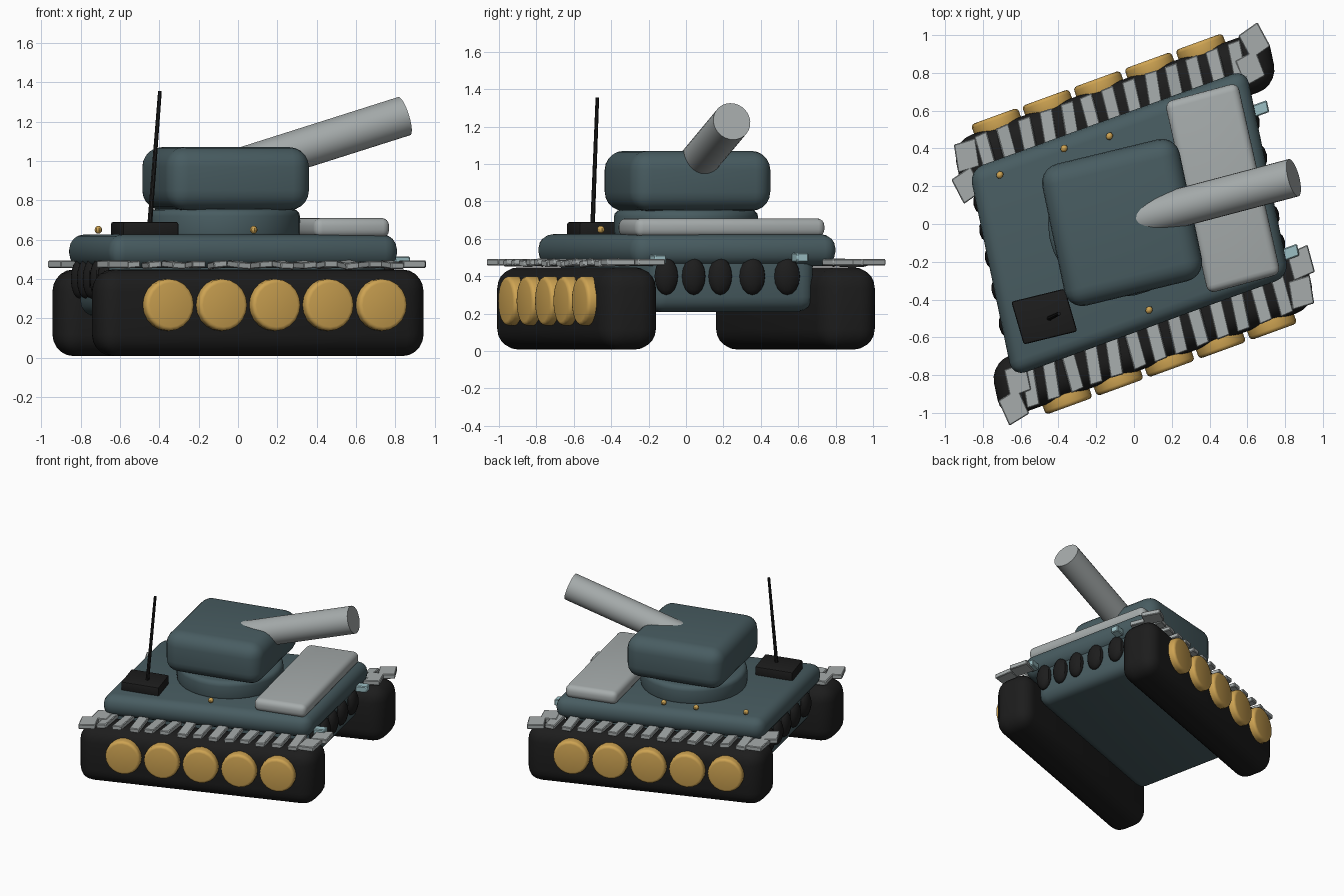
import bpy, bmesh, math, random
from mathutils import Matrix, Vector

random.seed(4)
if "Cube" in bpy.data.objects:
    bpy.data.objects.remove(bpy.data.objects["Cube"])


def material(name, r, g, b):
    m = bpy.data.materials.new(name)
    m.use_nodes = True
    m.diffuse_color = (r, g, b, 1)
    node = next(n for n in m.node_tree.nodes if n.type == "BSDF_PRINCIPLED")
    node.inputs["Base Color"].default_value = (r, g, b, 1)
    return m


TEAL = material("dark teal armour", 0.065, 0.108, 0.12)
STEEL = material("light grey steel", 0.38, 0.41, 0.41)
GOLD = material("ochre wheels", 0.62, 0.37, 0.085)
BLACK = material("black rubber", 0.012, 0.012, 0.012)
LAMP = material("pale blue lamp", 0.33, 0.52, 0.55)

# Skewed horizontal axes: lengthwise and crosswise
U = Vector((0.94, 0.342, 0))
V = Vector((-0.205, 0.979, 0))


def frame(loc, u=U, v=V):
    m = Matrix((u, v, (0, 0, 1))).transposed().to_4x4()
    m.translation = loc
    return m


def at(u, v, z, s=1):
    """Point in the skewed frame; s=-1 turns it half round."""
    p = (U * u + V * v) * s
    p.z = z
    return p


def finish(name, bm, matrix, mat):
    bm.transform(matrix)
    bmesh.ops.recalc_face_normals(bm, faces=bm.faces)
    me = bpy.data.meshes.new(name)
    bm.to_mesh(me)
    bm.free()
    me.materials.append(mat)
    ob = bpy.data.objects.new(name, me)
    bpy.context.collection.objects.link(ob)
    bpy.ops.object.select_all(action="DESELECT")
    ob.select_set(True)
    bpy.context.view_layer.objects.active = ob
    bpy.ops.object.shade_smooth_by_angle(angle=math.radians(35))
    return ob


def box(name, half, radius, matrix, mat, segments=4):
    bm = bmesh.new()
    bmesh.ops.create_cube(bm, size=2)
    bmesh.ops.scale(bm, vec=half, verts=bm.verts)
    if radius:
        bmesh.ops.bevel(bm, geom=bm.edges[:], offset=radius, segments=segments,
                        profile=0.5, affect="EDGES")
    return finish(name, bm, matrix, mat)


def rod(name, a, b, radius, mat, sides=24, bevel=0, end_radius=None):
    a, b = Vector(a), Vector(b)
    bm = bmesh.new()
    bmesh.ops.create_cone(bm, cap_ends=True, segments=sides, radius1=radius,
                          radius2=end_radius or radius, depth=(b - a).length)
    if bevel:
        rims = [e for e in bm.edges if abs(e.verts[0].co.z - e.verts[1].co.z) < 1e-5]
        bmesh.ops.bevel(bm, geom=rims, offset=bevel, segments=3, profile=0.5,
                        affect="EDGES")
    turn = (b - a).to_track_quat("Z", "Y").to_matrix().to_4x4()
    return finish(name, bm, Matrix.Translation((a + b) / 2) @ turn, mat)


def ball(name, loc, size, mat, u=U, v=V, sides=12):
    bm = bmesh.new()
    bmesh.ops.create_uvsphere(bm, u_segments=sides, v_segments=8, radius=1)
    bmesh.ops.scale(bm, vec=size, verts=bm.verts)
    return finish(name, bm, frame(loc, u, v), mat)


# Hull
centre = Vector((-0.025, 0.005, 0))
box("upper_hull", (0.78, 0.56, 0.085), 0.075, frame(centre + Vector((0, 0, 0.54))), TEAL)
box("lower_hull", (0.745, 0.45, 0.18), 0.08, frame(centre + Vector((0, 0, 0.39))), TEAL)

# Turret
rod("turret_ring", (-0.07, 0, 0.6), (-0.07, 0, 0.755), 0.385, TEAL, 32, 0.035)
box("turret", (0.375, 0.385, 0.16), 0.1,
    frame((-0.063, 0.008, 0.91), Vector((0.97, 0.235, 0)), Vector((-0.205, 0.975, 0))), TEAL, 5)
rod("gun_barrel", (0, 0.022, 0.96), (0.845, 0.245, 1.228), 0.102, STEEL, 28)

# Deck fittings
box("front_deck_plate", (0.2, 0.52, 0.05), 0.04,
    frame((0.47, 0.19, 0.66), Vector((0.963, 0.26, 0)), Vector((-0.22, 0.975, 0))), STEEL)
box("rear_stowage_box", (0.147, 0.118, 0.04), 0.012,
    frame((-0.475, -0.49, 0.65), Vector((0.965, 0.235, 0)), Vector((-0.28, 0.96, 0))), BLACK, 2)
rod("antenna", (-0.45, -0.5, 0.66), (-0.397, -0.474, 1.355), 0.013, BLACK, 8, 0, 0.01)
for i, (x, y) in enumerate([(-0.71, 0.26), (-0.37, 0.4), (-0.13, 0.465), (0.08, -0.455)]):
    ball(f"deck_bolt_{i}", (x, y, 0.65), (0.02, 0.02, 0.02), GOLD, sides=8)
for name, loc in (("left_lamp", (0.67, 0.61, 0.5)), ("right_lamp", (0.83, -0.15, 0.49))):
    box(name, (0.042, 0.032, 0.024), 0.006, frame(loc), LAMP, 1)

for side, s in (("right", 1), ("left", -1)):
    # Track blocks
    box(f"{side}_track", (0.885, 0.156, 0.22), 0.11,
        frame(at(-0.022, -0.59, 0.228, s)), BLACK, 5)

    # Road wheels on the outer face
    for i in range(5):
        u = 0.03 + (i - 2) * 0.288
        axle = Vector((0.342, -0.94, 0)) * s
        hub = at(u, -0.745, 0.268, s)
        rod(f"{side}_wheel_{i}", hub - axle * 0.04, hub + axle * 0.052, 0.132, GOLD, 20, 0.02)

    # Loose steel links along the top of the track
    for i in range(13):
        u = -0.72 + i * 0.118
        wobble = (Matrix.Rotation(random.uniform(-0.08, 0.08), 4, "Z")
                  @ Matrix.Rotation(random.uniform(-0.12, 0.12), 4, "Y")
                  @ Matrix.Rotation(random.uniform(-0.06, 0.06), 4, "X"))
        box(f"{side}_link_{i}", (0.036, 0.108, 0.017), 0.005,
            frame(at(u, -0.625, 0.472, s)) @ wobble, STEEL, 1)
    for i, (u, v) in enumerate([(-0.83, -0.7), (-0.78, -0.57), (0.8, -0.65), (0.83, -0.5)]):
        tilt = Matrix.Rotation(random.uniform(-0.3, 0.3), 4, "Z")
        box(f"{side}_end_link_{i}", (0.06, 0.075, 0.018), 0.005,
            frame(at(u, v, 0.475, s)) @ tilt, STEEL, 1)

    # Spare track pads on the hull end face
    end = "front" if s == 1 else "rear"
    for i, v in enumerate([-0.375, -0.225, -0.08, 0.095, 0.285]):
        loc = at(0.75, v, 0.4, s) + centre
        ball(f"{end}_spare_pad_{i}", loc, (0.045, 0.07 if i > 2 else 0.064, 0.1), BLACK)
